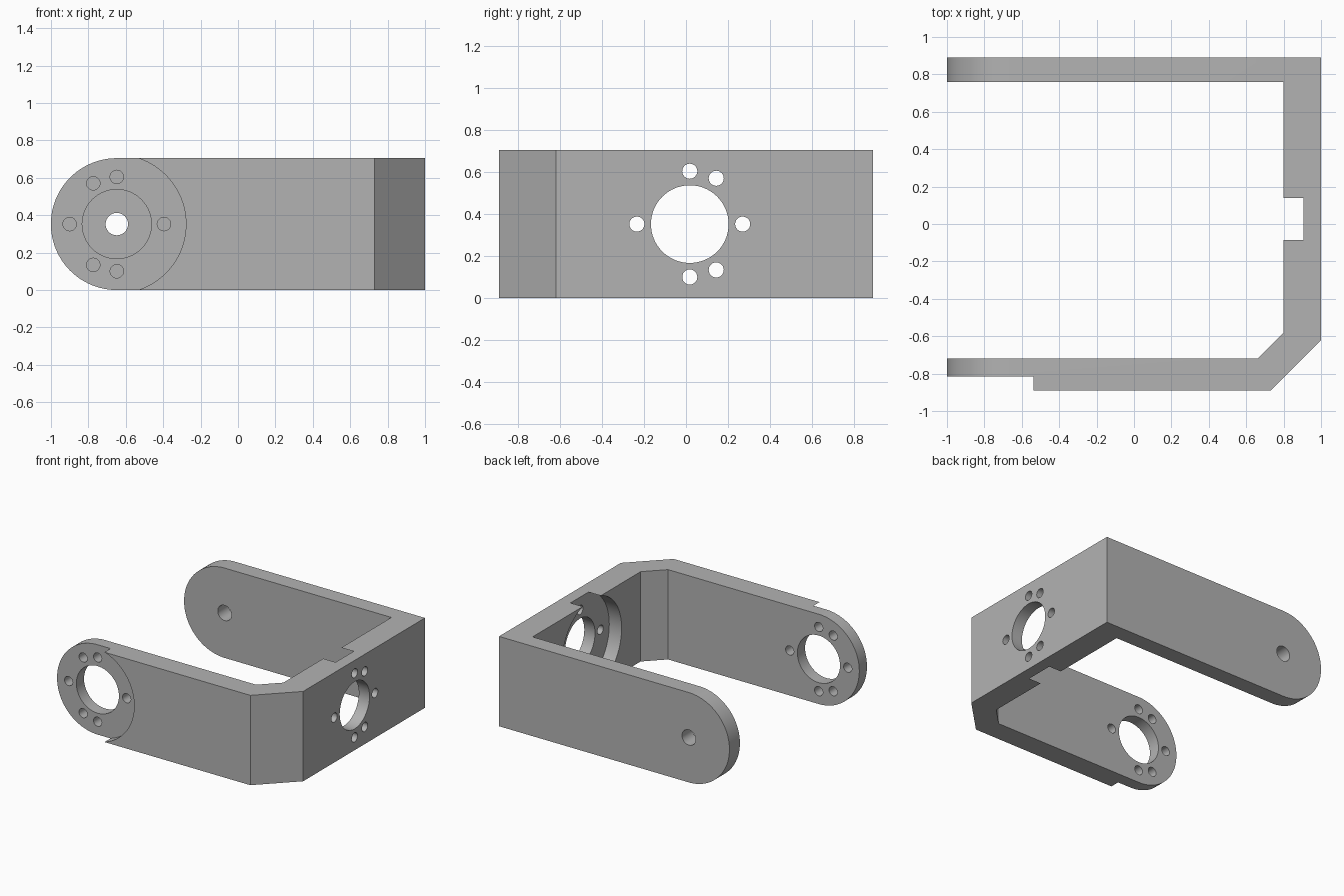
import bpy, bmesh
from math import sin, cos, pi, radians
from mathutils import Vector

default = bpy.data.objects.get("Cube")
if default:
    bpy.data.objects.remove(default, do_unlink=True)

HEIGHT = 0.705
MID = HEIGHT / 2        # height of every bore axis
ARM_X = -0.648          # bore axis along the arms
SIDE_Y = 0.018          # bore axis on the side plate

grey = bpy.data.materials.new("grey plastic")
grey.use_nodes = True
COLOUR = (0.45, 0.45, 0.45, 1)
grey.diffuse_color = COLOUR
grey.node_tree.nodes["Principled BSDF"].inputs["Base Color"].default_value = COLOUR


def prism(name, points, sweep):
    """Extrude a closed loop of 3D points along a vector."""
    bm = bmesh.new()
    face = bm.faces.new([bm.verts.new(p) for p in points])
    moved = bmesh.ops.extrude_face_region(bm, geom=[face])["geom"]
    bmesh.ops.translate(bm, vec=Vector(sweep),
                        verts=[v for v in moved if isinstance(v, bmesh.types.BMVert)])
    bmesh.ops.recalc_face_normals(bm, faces=bm.faces)
    mesh = bpy.data.meshes.new(name)
    bm.to_mesh(mesh)
    bm.free()
    obj = bpy.data.objects.new(name, mesh)
    bpy.context.collection.objects.link(obj)
    return obj


def cut(target, cutter):
    """Subtract the cutter and discard it."""
    cutter.hide_render = True
    mod = target.modifiers.new("cut", "BOOLEAN")
    mod.operation = "DIFFERENCE"
    mod.solver = "EXACT"
    mod.object = cutter
    bpy.context.view_layer.objects.active = target
    bpy.ops.object.modifier_apply(modifier=mod.name)
    bpy.data.objects.remove(cutter, do_unlink=True)


def bore(target, axis, u, z, radius, start, end, sides=64):
    """Cut a round hole or recess along the x or y axis."""
    ring = [(u + radius * cos(2 * pi * i / sides), z + radius * sin(2 * pi * i / sides))
            for i in range(sides)]
    if axis == "y":
        points = [(a, start, b) for a, b in ring]
        sweep = (0, end - start, 0)
    else:
        points = [(start, a, b) for a, b in ring]
        sweep = (end - start, 0, 0)
    cut(target, prism("bore_cutter", points, sweep))


def horn_mount(target, axis, u, start, end, lean):
    """Large central hole with six screw holes; lean picks the paired side."""
    bore(target, axis, u, MID, 0.185, start, end)
    for degrees in (0, 60, 90, 180, 270, 300):
        a = radians(degrees)
        bore(target, axis, u + lean * 0.252 * cos(a), MID + 0.252 * sin(a),
             0.036, start, end, 24)


# U-shaped bracket with one chamfered corner
outline = [(-1.05, 0.89), (1, 0.89), (1, -0.62), (0.73, -0.89), (-1.05, -0.89),
           (-1.05, -0.72), (0.66, -0.72), (0.8, -0.58), (0.8, 0.76), (-1.05, 0.76)]
bracket = prism("bracket", [(x, y, 0) for x, y in outline], (0, 0, HEIGHT))
bracket.data.materials.append(grey)

# Rounded arm ends
arc = [(ARM_X - MID * sin(pi * i / 48), MID - MID * cos(pi * i / 48)) for i in range(49)]
waste = [(-1.2, -0.1), (ARM_X, -0.1)] + arc + [(ARM_X, HEIGHT + 0.1), (-1.2, HEIGHT + 0.1)]
cut(bracket, prism("end_cutter", [(x, -1, z) for x, z in waste], (0, 2, 0)))

# Disc recesses: outside of the front arm, inside of the side plate
bore(bracket, "y", ARM_X, MID, 0.37, -1, -0.815, 96)
bore(bracket, "x", SIDE_Y + 0.008, MID, 0.37, 0.6, 0.907, 96)

# Mounting holes and the pivot hole in the back arm
horn_mount(bracket, "y", ARM_X, -1, -0.6, -1)
horn_mount(bracket, "x", SIDE_Y, 0.7, 1.1, 1)
bore(bracket, "y", ARM_X, MID, 0.06, 0.6, 1, 32)

# Smooth curved walls, crisp edges
for obj in bpy.context.selected_objects:
    obj.select_set(False)
bracket.select_set(True)
bpy.context.view_layer.objects.active = bracket
bpy.ops.object.shade_smooth_by_angle(angle=radians(30))
